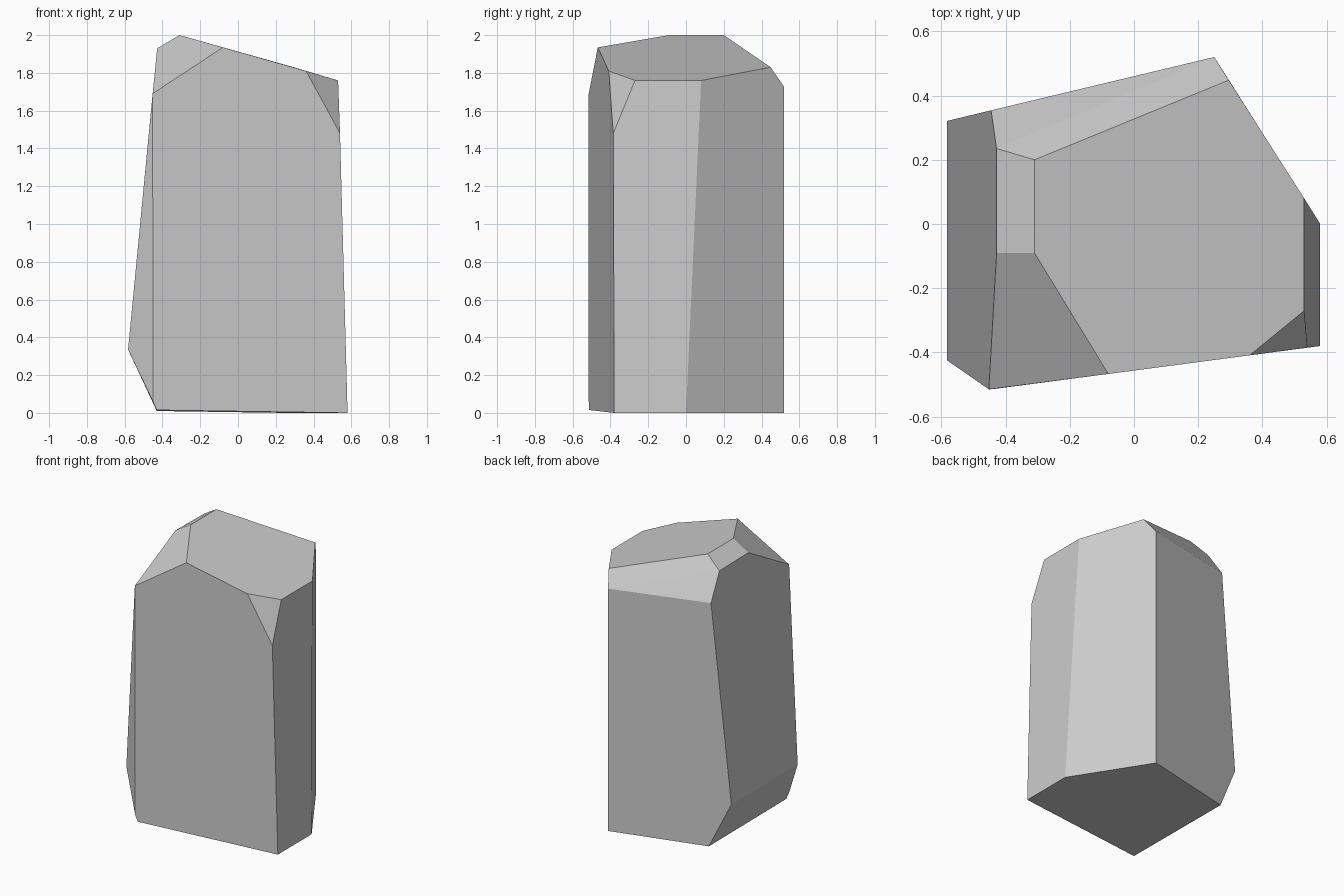
import bpy
import bmesh
import math

# Remove the default object
default_cube = bpy.data.objects.get("Cube")
if default_cube:
    bpy.data.objects.remove(default_cube, do_unlink=True)


def make_material(name, colour):
    material = bpy.data.materials.new(name)
    material.use_nodes = True
    material.diffuse_color = colour
    shader = material.node_tree.nodes["Principled BSDF"]
    shader.inputs["Base Color"].default_value = colour
    shader.inputs["Roughness"].default_value = 0.9
    return material


def make_hull(name, corner_groups, material):
    """Wrap corner points in a convex shell with flat, merged facets."""
    mesh = bpy.data.meshes.new(name)
    bm = bmesh.new()
    for group in corner_groups:
        for corner in group:
            bm.verts.new(corner)
    result = bmesh.ops.convex_hull(bm, input=bm.verts[:])
    unused = {v for v in result["geom_interior"] + result["geom_unused"]
              if isinstance(v, bmesh.types.BMVert) and v.is_valid}
    bmesh.ops.delete(bm, geom=list(unused), context="VERTS")
    bmesh.ops.dissolve_limit(bm, angle_limit=math.radians(2.5),
                             verts=bm.verts[:], edges=bm.edges[:])
    bmesh.ops.recalc_face_normals(bm, faces=bm.faces[:])
    for face in bm.faces:
        face.smooth = False
    bm.to_mesh(mesh)
    bm.free()
    mesh.materials.append(material)
    rock = bpy.data.objects.new(name, mesh)
    bpy.context.collection.objects.link(rock)
    return rock


# Base outline, slightly raised at the front left corner
base = [(-.43, -.513, .015), (.58, -.38, 0), (.58, 0, 0),
        (.25, .52, 0), (-.43, .357, .01)]

# Undercut along the left foot
left_foot = [(-.45, -.515, .06), (-.582, -.425, .335), (-.582, .321, .335)]

# Shoulders where the walls meet the top chamfers
shoulders = [(-.452, -.515, 1.69), (.54, -.385, 1.48),
             (.25, .52, 1.725), (-.445, .354, 1.745)]

# Sloping top facet
top = [(-.31, -.09, 2), (-.31, .2, 2), (.295, .448, 1.83),
       (.53, .08, 1.76), (.53, -.27, 1.76), (.36, -.409, 1.81),
       (-.08, -.467, 1.935)]

# Small ridge bevel at the top left
ridge = [(-.428, -.09, 1.93), (-.428, .235, 1.925)]

stone_grey = make_material("stone grey", (0.6, 0.6, 0.6, 1.0))
make_hull("rock", [base, left_foot, shoulders, top, ridge], stone_grey)
